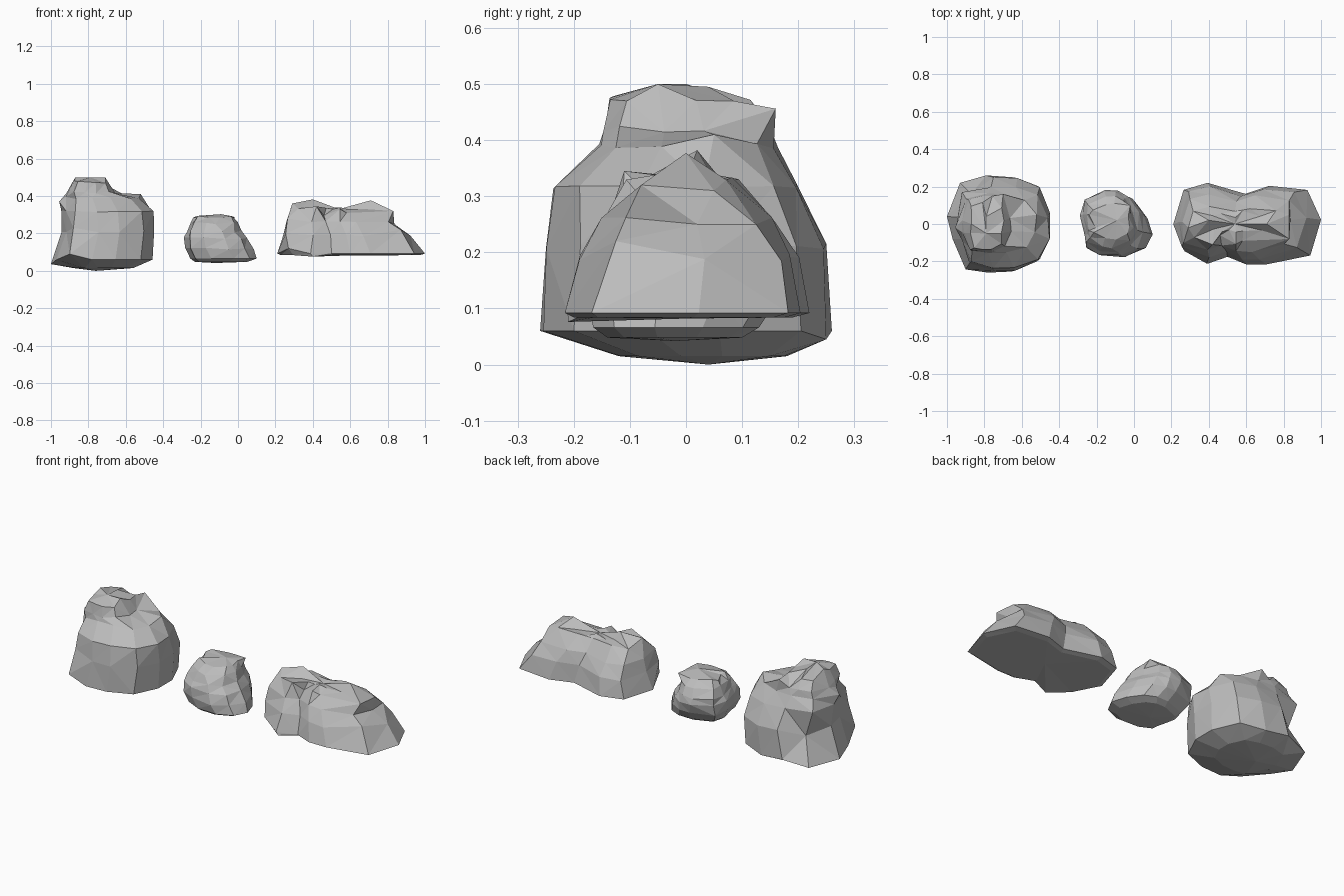
import bpy
import bmesh
import random
from mathutils import Vector

default_cube = bpy.data.objects.get("Cube")
if default_cube:
    bpy.data.objects.remove(default_cube, do_unlink=True)

# Single stone colour shared by every rock
stone = bpy.data.materials.new("stone_grey")
stone.use_nodes = True
GREY = (0.5, 0.5, 0.5, 1)
stone.diffuse_color = GREY
stone.node_tree.nodes["Principled BSDF"].inputs["Base Color"].default_value = GREY


def fit(value, old_low, old_high, new_low, new_high):
    """Remap a value from one range to another."""
    return new_low + (value - old_low) / (old_high - old_low) * (new_high - new_low)


def build_rock(name, outline, levels, bottom, top, features, rough=0.006):
    """Loft the plan outline through the levels, then pull corners to the features.

    Each level is (height, x low, x high, y low, y high)."""
    xs, ys = zip(*outline)
    bm = bmesh.new()
    rings = []
    for z, x_low, x_high, y_low, y_high in levels:
        ring = []
        for x, y in outline:
            ring.append(bm.verts.new((fit(x, min(xs), max(xs), x_low, x_high),
                                      fit(y, min(ys), max(ys), y_low, y_high), z)))
        rings.append(ring)

    # Side bands and closing fans
    count = len(outline)
    floor = bm.verts.new(bottom)
    peak = bm.verts.new(top)
    for i in range(count):
        j = (i + 1) % count
        for low, high in zip(rings, rings[1:]):
            bm.faces.new((low[i], low[j], high[j], high[i]))
        bm.faces.new((floor, rings[0][j], rings[0][i]))
        bm.faces.new((peak, rings[-1][i], rings[-1][j]))

    # Chipped unevenness above the base
    for ring in rings[2:]:
        for vert in ring:
            vert.co += Vector([random.uniform(-rough, rough) for axis in "xyz"])

    # Distinct spikes, ledges and dips
    free = [vert for ring in rings for vert in ring]
    for point in map(Vector, features):
        nearest = min(free, key=lambda vert: (vert.co - point).length)
        nearest.co = point
        free.remove(nearest)

    bmesh.ops.triangulate(bm, faces=bm.faces[:], quad_method='SHORT_EDGE')
    bmesh.ops.recalc_face_normals(bm, faces=bm.faces[:])
    mesh = bpy.data.meshes.new(name)
    bm.to_mesh(mesh)
    bm.free()
    mesh.materials.append(stone)
    rock = bpy.data.objects.new(name, mesh)
    bpy.context.collection.objects.link(rock)
    return rock


random.seed(4)

# Tall boulder with a high block, a lower shoulder and an undercut back corner
build_rock(
    "tall_boulder",
    outline=[(-1, .04), (-.97, -.08), (-.9, -.24), (-.78, -.26), (-.655, -.254), (-.52, -.2),
             (-.457, -.067), (-.457, .06), (-.52, .205), (-.65, .25), (-.79, .26), (-.93, .22)],
    levels=[(.015, -.88, -.56, -.12, .18),
            (.06, -1, -.457, -.26, .26),
            (.21, -.94, -.452, -.25, .255),
            (.32, -.95, -.457, -.24, .2),
            (.39, -.945, -.53, -.16, .165),
            (.42, -.92, -.66, -.15, .15),
            (.475, -.89, -.69, -.14, .11)],
    bottom=(-.76, .04, 0), top=(-.79, -.05, .5),
    features=[(-.7, .16, .456), (-1, .04, .036), (-.52, .05, .41), (-.9, -.243, .09),
              (-.93, .22, .035), (-.65, .25, .045), (-.87, .16, .18), (-.92, .17, .33),
              (-.88, -.21, .23), (-.87, -.2, .32), (-.956, -.02, .37),
              (-.71, -.05, .5), (-.87, 0, .5), (-.79, .04, .495)])

# Small round stone with a toe on one side
build_rock(
    "small_stone",
    outline=[(-.285, .04), (-.26, -.067), (-.255, -.12), (-.163, -.168), (-.035, -.174),
             (.06, -.13), (.1, -.045), (.07, .056), (.013, .14), (-.056, .174),
             (-.13, .174), (-.264, .12)],
    levels=[(.048, -.23, .05, -.14, .1),
            (.066, -.255, .1, -.165, .13),
            (.12, -.287, .08, -.178, .165),
            (.175, -.285, .048, -.17, .178),
            (.21, -.275, .015, -.15, .175),
            (.255, -.255, 0, -.12, .15),
            (.288, -.225, -.02, -.08, .11)],
    bottom=(-.12, -.02, .042), top=(-.09, .02, .303),
    features=[(-.12, -.13, .25), (-.02, .1, .288), (-.24, .05, .285)])

# Long low rock with a hump at each end and a cleft in the front hump
build_rock(
    "long_rock",
    outline=[(.21, 0), (.28, -.142), (.388, -.211), (.5, -.175), (.6, -.216), (.708, -.216),
             (.943, -.168), (1, .024), (.927, .184), (.724, .206), (.595, .163),
             (.393, .222), (.265, .184)],
    levels=[(.084, .23, .97, -.2, .19),
            (.092, .21, 1, -.216, .22),
            (.19, .245, .92, -.185, .205),
            (.26, .255, .85, -.145, .16),
            (.328, .28, .81, -.108, .09),
            (.335, .4, .7, -.04, .05)],
    bottom=(.58, 0, .082), top=(.54, 0, .33),
    features=[(.71, 0, .377), (.4, .02, .382), (.29, -.02, .36), (.42, -.11, .345),
              (.46, -.06, .295), (.83, -.08, .32), (.83, .05, .31), (.58, -.09, .31),
              (.58, .07, .33), (.836, .02, .25), (.4, -.21, .076), (.27, -.145, .12),
              (.255, -.12, .2), (.265, -.1, .28), (.87, -.125, .22), (.83, .125, .25)])
